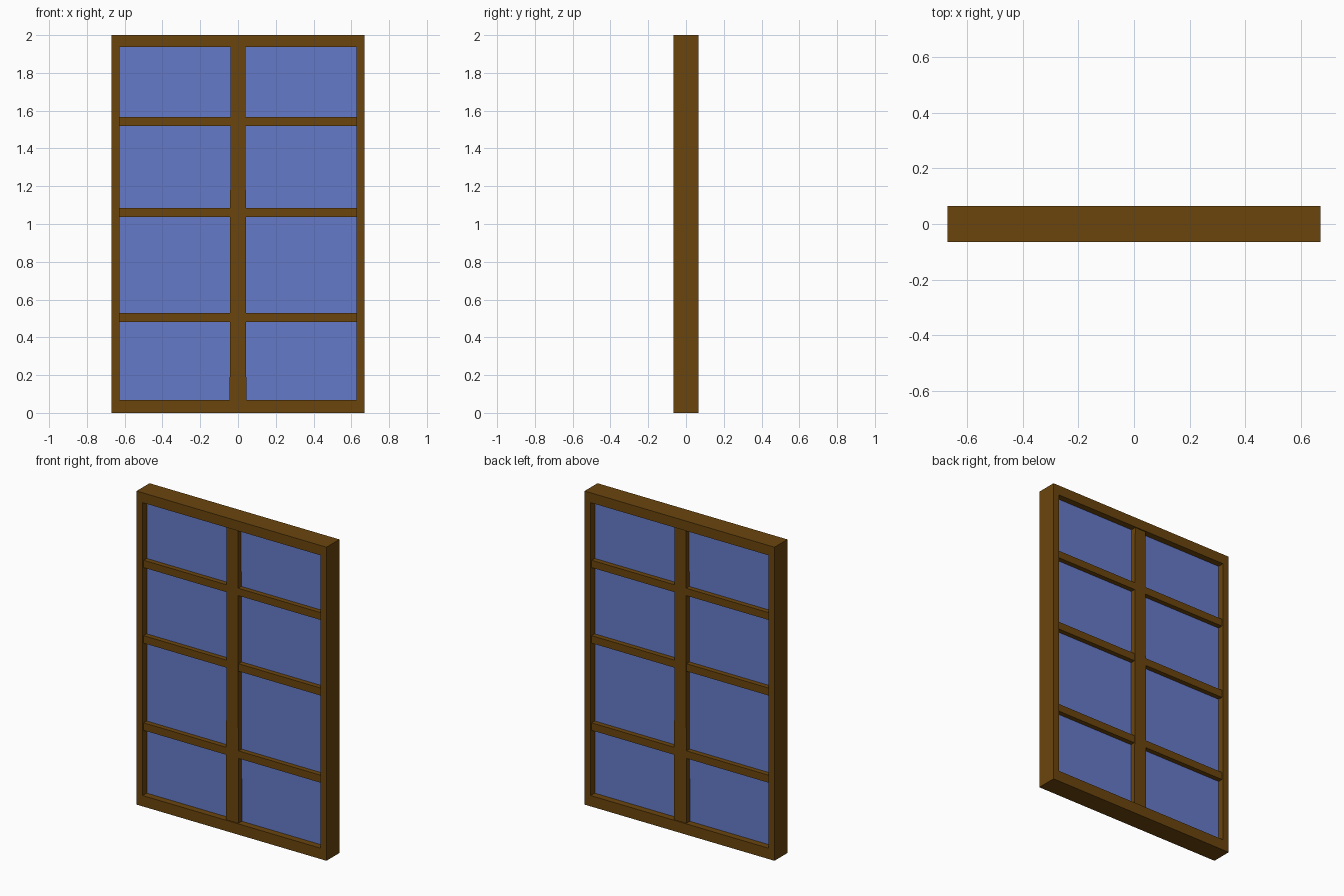
import bpy

if "Cube" in bpy.data.objects:
    bpy.data.objects.remove(bpy.data.objects["Cube"])

def material(name, rgb):
    m = bpy.data.materials.new(name)
    m.diffuse_color = (*rgb, 1)
    m.use_nodes = True
    m.node_tree.nodes["Principled BSDF"].inputs["Base Color"].default_value = m.diffuse_color
    return m

wood = material("brown wood", (0.147, 0.060, 0.004))
glass = material("blue glass", (0.130, 0.195, 0.590))

def bar(name, x_low, x_high, z0, z1, half_depth, mat):
    """Box whose x range may differ at its bottom and top."""
    verts = [(x, y, z) for z, xr in ((z0, x_low), (z1, x_high))
             for x, y in ((xr[0], -half_depth), (xr[1], -half_depth),
                          (xr[1], half_depth), (xr[0], half_depth))]
    faces = [(3, 2, 1, 0), (4, 5, 6, 7)]
    faces += [(i, (i + 1) % 4, (i + 1) % 4 + 4, i + 4) for i in range(4)]
    me = bpy.data.meshes.new(name)
    me.from_pydata(verts, [], faces)
    me.materials.append(mat)
    ob = bpy.data.objects.new(name, me)
    bpy.context.collection.objects.link(ob)
    return ob

W, IN, D = 0.67, 0.627, 0.065      # outer half width, inner half width, half depth
BOTTOM, TOP = 0.069, 1.937         # inner edges of the rails

# Outer frame as one mitred ring
outer = [(-W, 0), (W, 0), (W, 2), (-W, 2)]
inner = [(-IN, BOTTOM), (IN, BOTTOM), (IN, TOP), (-IN, TOP)]
verts = [(x, y, z) for y in (-D, D) for ring in (outer, inner) for x, z in ring]
faces = []
for i in range(4):
    j = (i + 1) % 4
    faces += [(i, j, j + 4, i + 4),                # front
              (j + 8, i + 8, i + 12, j + 12),      # back
              (j, i, i + 8, j + 8),                # outside
              (i + 4, j + 4, j + 12, i + 12)]      # reveal
me = bpy.data.meshes.new("outer_frame")
me.from_pydata(verts, [], faces)
me.materials.append(wood)
frame = bpy.data.objects.new("outer_frame", me)
bpy.context.collection.objects.link(frame)

# Centre mullion, slightly wider at the bottom
bar("centre_mullion", (-0.044, 0.044), (-0.039, 0.039), BOTTOM, TOP, 0.058, wood)

# Horizontal glazing bars
for n, (z0, z1) in enumerate(((0.481, 0.529), (1.037, 1.085), (1.519, 1.566))):
    bar(f"glazing_bar_{n + 1}", (-IN, IN), (-IN, IN), z0, z1, 0.055, wood)

# Glass sheet, visible from both sides
bar("glass_sheet", (-IN, IN), (-IN, IN), BOTTOM, TOP, 0.024, glass)
